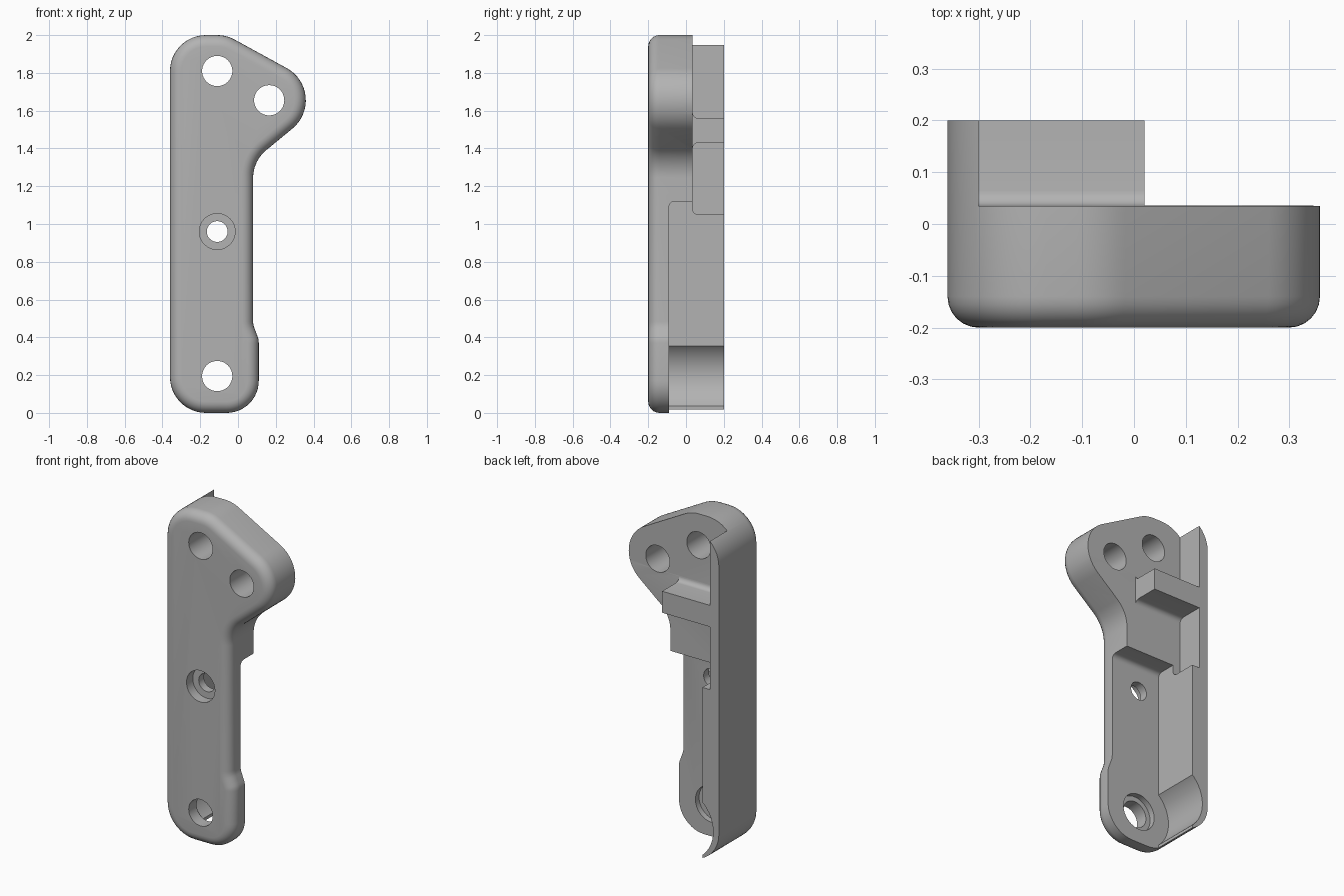
import bpy, bmesh, math
from mathutils import Matrix

cube = bpy.data.objects.get("Cube")
if cube:
    bpy.data.objects.remove(cube, do_unlink=True)

grey = bpy.data.materials.new("plain_grey")
grey.use_nodes = True
COLOUR = (0.45, 0.45, 0.45, 1)
grey.diffuse_color = COLOUR
grey.node_tree.nodes["Principled BSDF"].inputs["Base Color"].default_value = COLOUR


def arc(cx, cz, r, start, end, steps=12):
    """Points on an arc, angles in degrees."""
    angles = [math.radians(start + (end - start) * i / steps) for i in range(steps + 1)]
    return [(cx + r * math.cos(a), cz + r * math.sin(a)) for a in angles]


def make_object(name, bm):
    bmesh.ops.recalc_face_normals(bm, faces=bm.faces)
    mesh = bpy.data.meshes.new(name)
    bm.to_mesh(mesh)
    bm.free()
    mesh.materials.append(grey)
    obj = bpy.data.objects.new(name, mesh)
    bpy.context.collection.objects.link(obj)
    return obj


def prism(name, points, low, high, axis, round_over=0):
    """Extrude a profile: (x, z) points along y, or (y, z) points along x."""
    bm = bmesh.new()
    place = (lambda p: (p[0], low, p[1])) if axis == "y" else (lambda p: (low, p[0], p[1]))
    face = bm.faces.new([bm.verts.new(place(p)) for p in points])
    rim = list(face.edges)
    out = bmesh.ops.extrude_face_region(bm, geom=[face], use_keep_orig=True)
    verts = [g for g in out["geom"] if isinstance(g, bmesh.types.BMVert)]
    shift = high - low
    bmesh.ops.translate(bm, verts=verts, vec=(0, shift, 0) if axis == "y" else (shift, 0, 0))
    bmesh.ops.recalc_face_normals(bm, faces=bm.faces)
    if round_over:
        bmesh.ops.bevel(bm, geom=rim, offset=round_over, segments=6, profile=0.5,
                        affect="EDGES", clamp_overlap=True)
    return make_object(name, bm)


def cylinder(name, x, z, r, low, high):
    return prism(name, arc(x, z, r, 0, 352.5, 47), low, high, "y")


# Body outline, counter-clockwise from the lower left corner
outline = (
    arc(-0.17, 0.19, 0.19, 180, 270)
    + arc(-0.06, 0.17, 0.17, 270, 360)
    + arc(0.01, 0.37, 0.10, 0, 25, 4)
    + arc(0.18, 0.485, 0.10, 205, 180, 4)
    + arc(0.27, 1.244, 0.19, 180, 130)
    + arc(0.165, 1.655, 0.194, -50, 60.6, 16)
    + arc(-0.11, 1.81, 0.19, 60.6, 90, 5)
    + arc(-0.17, 1.81, 0.19, 90, 180)
)
body = prism("bracket_body", outline, -0.2, 0.2, "y", 0.06)

PLATE, FLOOR, BACK, R = 0.035, -0.09, 0.5, 0.03

# Pockets in the back, leaving a side wall and a cross rib
upper = arc(PLATE + R, 1.56 + R, R, 180, 270, 6) + [(BACK, 1.56), (BACK, 2.5), (PLATE, 2.5)]
middle = (arc(PLATE + R, 1.05 + R, R, 180, 270, 6) + [(BACK, 1.05), (BACK, 1.43)]
          + arc(PLATE + R, 1.43 - R, R, 90, 180, 6))
lower = [(FLOOR, -0.5), (BACK, -0.5), (BACK, 1.12)] + arc(FLOOR + R, 1.12 - R, R, 90, 180, 6)
rib_end = [(PLATE + 0.0005, 1.1), (BACK, 1.1), (BACK, 1.8), (PLATE + 0.0005, 1.8)]

cutters = [
    prism("upper_pocket", upper, -0.3, 1, "x"),
    prism("middle_pocket", middle, -0.3, 1, "x"),
    prism("lower_pocket", lower, -0.25, 1, "x"),
    prism("rib_end_cut", rib_end, 0.02, 1, "x"),
    cylinder("round_pocket", -0.11, 0.195, 0.212, FLOOR + 0.0005, BACK),
    # Through holes and counterbores
    cylinder("top_hole", -0.11, 1.81, 0.08, -1, 1),
    cylinder("side_hole", 0.165, 1.655, 0.08, -1, 1),
    cylinder("bottom_hole", -0.11, 0.195, 0.08, -1, 1),
    cylinder("bottom_counterbore", -0.11, 0.195, 0.11, -0.125, BACK - 0.1),
    cylinder("middle_hole", -0.11, 0.96, 0.055, -1, 0.03),
    cylinder("middle_counterbore", -0.11, 0.96, 0.095, -1, -0.14),
]

bpy.ops.object.select_all(action="DESELECT")
body.select_set(True)
bpy.context.view_layer.objects.active = body
for cutter in cutters:
    cutter.hide_render = True
    cut = body.modifiers.new(cutter.name, "BOOLEAN")
    cut.operation = "DIFFERENCE"
    cut.solver = "EXACT"
    cut.object = cutter
    bpy.ops.object.modifier_apply(modifier=cut.name)
    bpy.data.objects.remove(cutter, do_unlink=True)

bpy.ops.object.shade_smooth_by_angle(angle=math.radians(30))
